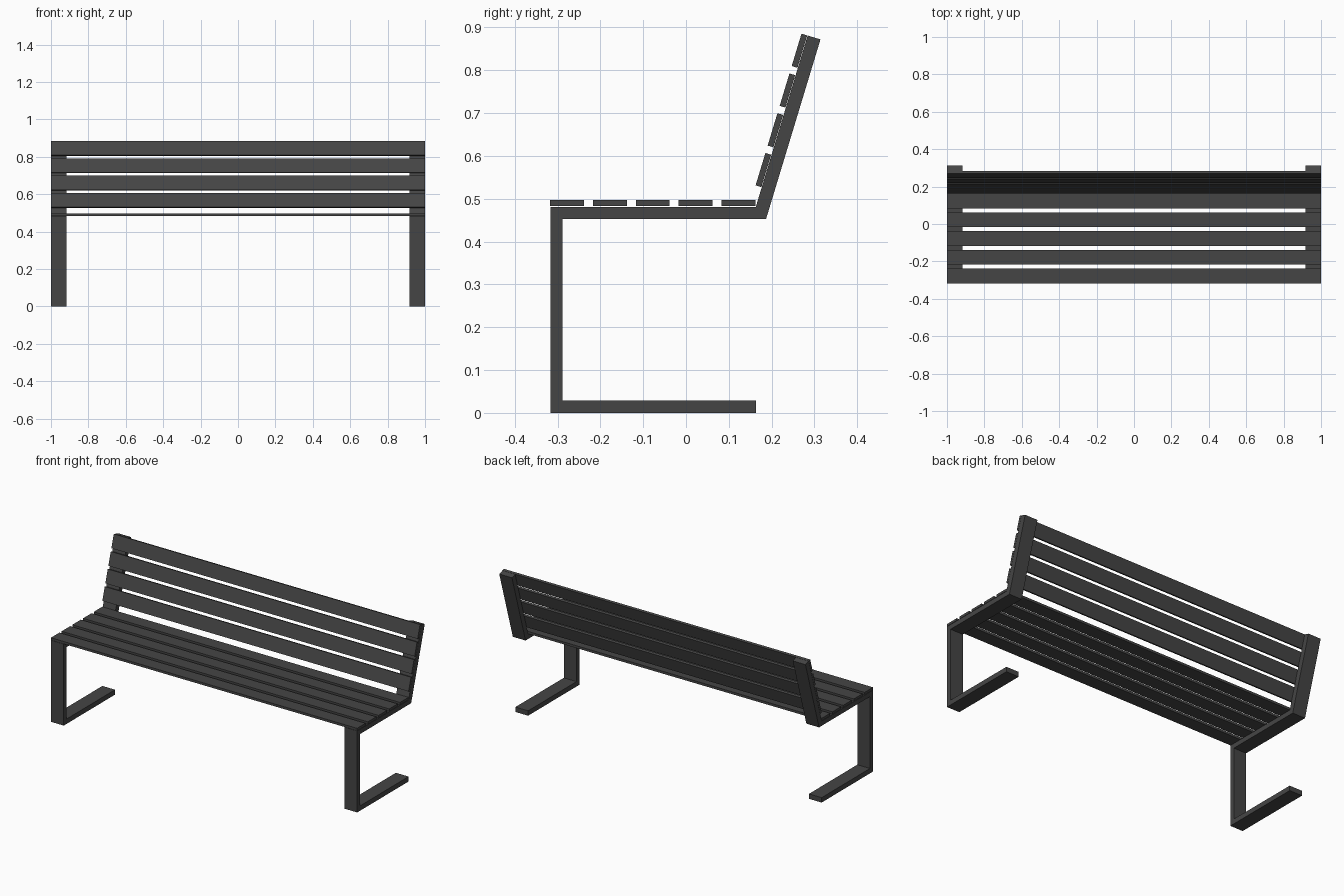
import bpy, bmesh
from mathutils import Vector

if "Cube" in bpy.data.objects:
    bpy.data.objects.remove(bpy.data.objects["Cube"])

mat = bpy.data.materials.new("dark grey")
mat.diffuse_color = (0.06, 0.06, 0.06, 1)
mat.use_nodes = True
mat.node_tree.nodes["Principled BSDF"].inputs["Base Color"].default_value = mat.diffuse_color


def extrude_profile(name, pts, x0, x1):
    """Extrude a (y, z) outline along x."""
    bm = bmesh.new()
    face = bm.faces.new([bm.verts.new((x0, y, z)) for y, z in pts])
    res = bmesh.ops.extrude_face_region(bm, geom=[face])
    verts = [v for v in res["geom"] if isinstance(v, bmesh.types.BMVert)]
    bmesh.ops.translate(bm, verts=verts, vec=(x1 - x0, 0, 0))
    bmesh.ops.recalc_face_normals(bm, faces=bm.faces)
    me = bpy.data.meshes.new(name)
    bm.to_mesh(me)
    bm.free()
    me.materials.append(mat)
    ob = bpy.data.objects.new(name, me)
    bpy.context.collection.objects.link(ob)
    return ob


# Side frames: one bent flat bar for foot, post, seat support and back support
frame = [(0.163, 0), (-0.316, 0), (-0.316, 0.481), (0.163, 0.481),
         (0.284, 0.881), (0.314, 0.872), (0.187, 0.453),
         (-0.288, 0.453), (-0.288, 0.029), (0.163, 0.029)]
extrude_profile("left_frame", frame, -1, -0.917)
extrude_profile("right_frame", frame, 0.917, 1)

# Seat slats
for i in range(5):
    y = -0.317 + 0.1 * i
    extrude_profile(f"seat_slat_{i + 1}",
                    [(y, 0.483), (y + 0.079, 0.483), (y + 0.079, 0.497), (y, 0.497)], -1, 1)

# Backrest slats, laid along the sloping support from the top down
top = Vector((0.284, 0.881))
down = (Vector((0.163, 0.481)) - top).normalized()
out = Vector((down.y, -down.x))
for i in range(4):
    a = top + down * (0.097 * i)
    b = a + down * 0.079
    extrude_profile(f"back_slat_{i + 1}",
                    [a + out * 0.001, b + out * 0.001, b + out * 0.015, a + out * 0.015], -1, 1)
